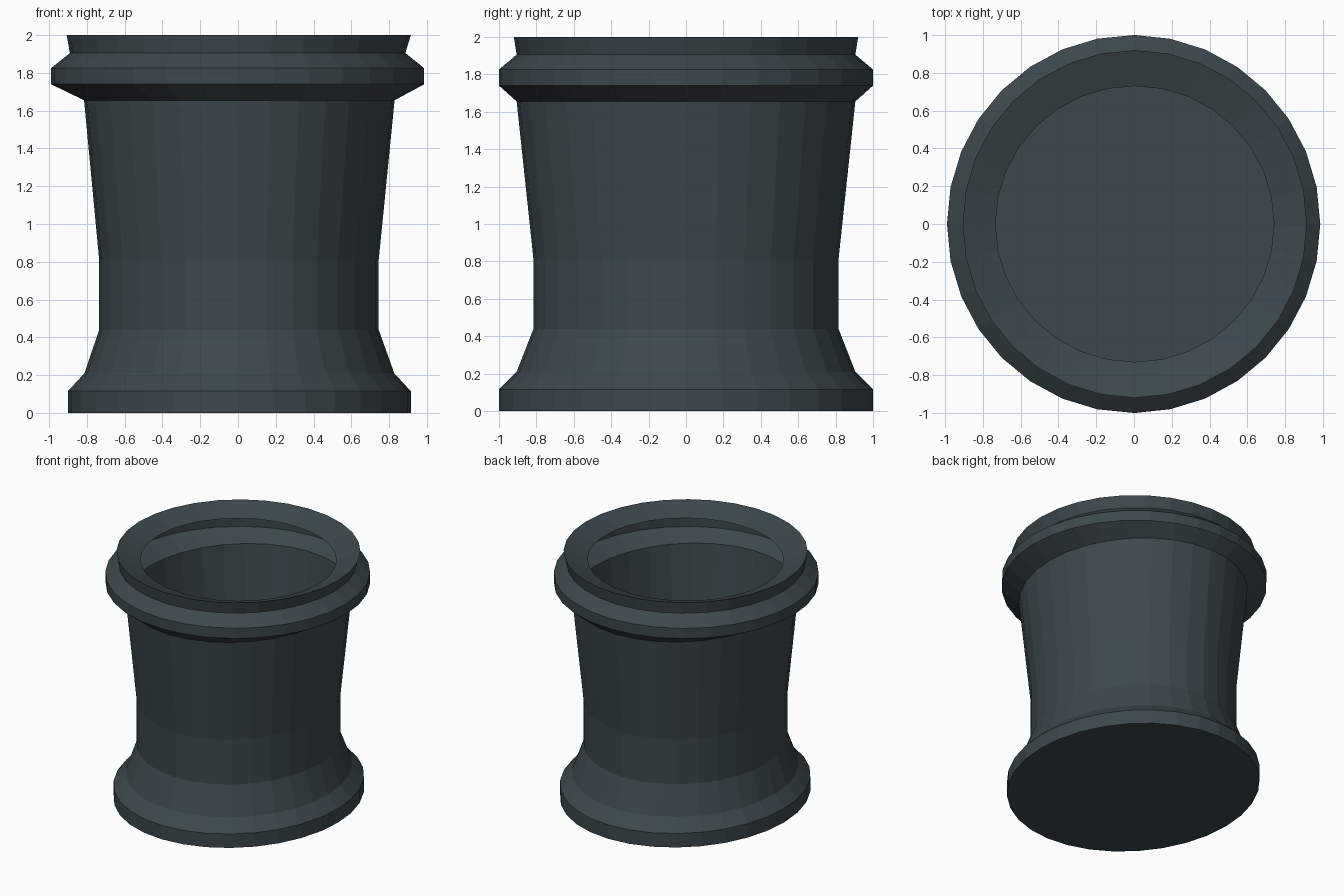
import bpy, bmesh, math

if "Cube" in bpy.data.objects:
    bpy.data.objects.remove(bpy.data.objects["Cube"])

SIDES = 32

# One slate colour for the whole pot
slate = bpy.data.materials.new("dark_slate")
slate.diffuse_color = (0.045, 0.064, 0.075, 1.0)
slate.use_nodes = True
slate.node_tree.nodes["Principled BSDF"].inputs["Base Color"].default_value = slate.diffuse_color

# Profile rings: (centre x, radius x, radius y, z); the body is slightly oval
PROFILE = [
    (0.007, 0.908, 1.00, 0.0),      # foot
    (0.007, 0.908, 1.00, 0.115),
    (0.007, 0.82, 0.905, 0.21),     # flare above the foot
    (0.005, 0.74, 0.815, 0.44),     # waist
    (0.005, 0.74, 0.815, 0.81),
    (0.007, 0.822, 0.905, 1.655),   # top of the body
    (-0.002, 0.988, 1.00, 1.74),    # collar
    (-0.002, 0.988, 1.00, 1.825),
    (-0.002, 0.888, 0.905, 1.905),  # neck
    (0.004, 0.911, 0.92, 2.0),      # rim
    (0.004, 0.737, 0.73, 1.93),     # inner lip, open below
]


def ring(bm, cx, rx, ry, z):
    step = 2 * math.pi / SIDES
    return [bm.verts.new((cx + rx * math.cos(i * step), ry * math.sin(i * step), z))
            for i in range(SIDES)]


# Open hollow shell with a closed floor
bm = bmesh.new()
rings = [ring(bm, *p) for p in PROFILE]
for low, high in zip(rings, rings[1:]):
    for i in range(SIDES):
        j = (i + 1) % SIDES
        bm.faces.new((low[i], low[j], high[j], high[i]))
bm.faces.new(list(reversed(rings[0])))

mesh = bpy.data.meshes.new("round_pot")
bm.to_mesh(mesh)
bm.free()
mesh.materials.append(slate)
pot = bpy.data.objects.new("round_pot", mesh)
bpy.context.collection.objects.link(pot)
